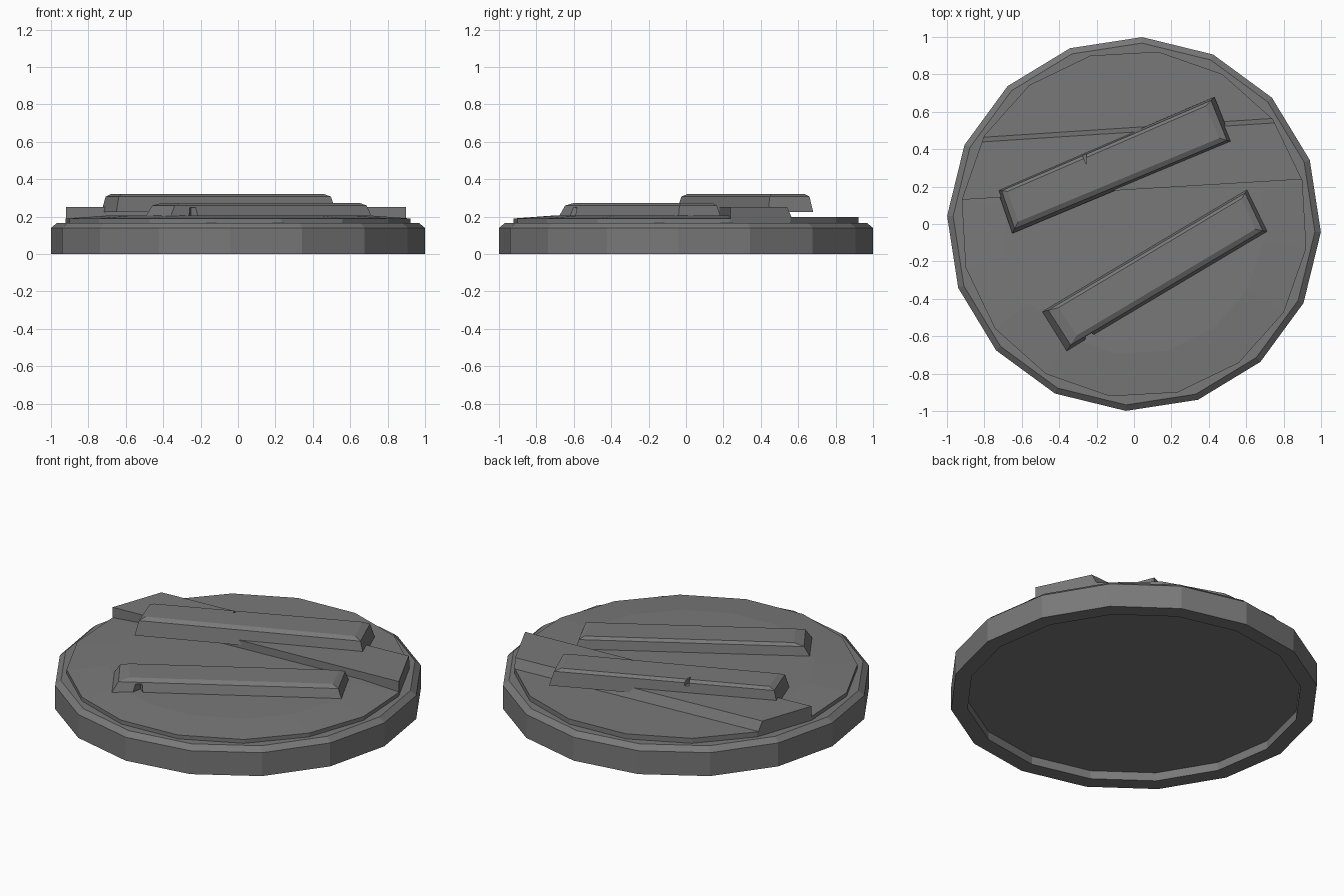
import bpy, bmesh
from math import sin, cos, radians, tau
from mathutils import Vector

cube = bpy.data.objects.get("Cube")
if cube:
    bpy.data.objects.remove(cube, do_unlink=True)

GREY = (0.19, 0.19, 0.19, 1)
stone = bpy.data.materials.new("stone_grey")
stone.use_nodes = True
stone.diffuse_color = GREY
stone.node_tree.nodes["Principled BSDF"].inputs["Base Color"].default_value = GREY


def finish(name, bm):
    bmesh.ops.recalc_face_normals(bm, faces=bm.faces)
    mesh = bpy.data.meshes.new(name)
    bm.to_mesh(mesh)
    bm.free()
    mesh.materials.append(stone)
    ob = bpy.data.objects.new(name, mesh)
    bpy.context.collection.objects.link(ob)
    return ob


def stack(loops):
    """Closed solid through a stack of equal-length point loops."""
    bm = bmesh.new()
    rings = [[bm.verts.new(p) for p in loop] for loop in loops]
    n = len(rings[0])
    for a, b in zip(rings, rings[1:]):
        for i in range(n):
            j = (i + 1) % n
            bm.faces.new((a[i], a[j], b[j], b[i]))
    bm.faces.new(rings[0][::-1])
    bm.faces.new(rings[-1])
    return bm


def disc(name, profile, turn, cuts=()):
    """Sixteen-sided disc from (radius, z) pairs, trimmed by planes."""
    bm = stack([[(r * cos(radians(turn) + tau * i / 16),
                  r * sin(radians(turn) + tau * i / 16), z) for i in range(16)]
                for r, z in profile])
    for point, normal in cuts:
        cut = bmesh.ops.bisect_plane(bm, geom=bm.verts[:] + bm.edges[:] + bm.faces[:],
                                     plane_co=point, plane_no=normal, clear_outer=True)
        rim = [e for e in cut["geom_cut"] if isinstance(e, bmesh.types.BMEdge)]
        bmesh.ops.edgeloop_fill(bm, edges=rim)
    return finish(name, bm)


def bar(name, corners, z0, z1, start, end, side=0.045):
    """Raised bar with sloped walls and a softly bevelled top."""
    p = [Vector(c) for c in corners]          # back start, back end, front end, front start
    along = (p[1] - p[0]).normalized()
    across = (p[0] - p[3]).normalized()

    def ring(f, z):
        moves = (along * start - across * side * 0.6, -along * end - across * side * 0.6,
                 -along * end + across * side, along * start + across * side)
        return [(*(c + m * f), z) for c, m in zip(p, moves)]
    return finish(name, stack([ring(0, z0), ring(0.4, z1 - 0.015), ring(1, z1)]))


def notch(target, tip, left, right, z0, z1):
    """Small wedge chipped out of an edge."""
    cutter = finish(target.name + "_notch_cutter",
                    stack([[(*c, z) for c in (tip, left, right)] for z in (z0, z1)]))
    cutter.hide_render = True
    cutter.hide_viewport = True
    cutter.display_type = 'WIRE'
    mod = target.modifiers.new("notch", 'BOOLEAN')
    mod.operation = 'DIFFERENCE'
    mod.solver = 'EXACT'
    mod.object = cutter


# Base with a chamfered rim and a shallow recess underneath
disc("base", [(0.91, 0.05), (0.91, 0), (1, 0), (1, 0.14), (0.968, 0.167)], -2.5)

# Three slabs sharing one disc outline
front_line = ((0, 0.185, 0), Vector((-0.06, 1, 0)))
back_line = ((0, 0.515, 0.2), Vector((-0.065, 1, 0.45)))
disc("front_slab", [(0.93, 0.16), (0.93, 0.19), (0.7, 0.207)], -8, [front_line])
disc("back_slab", [(0.93, 0.16), (0.93, 0.197)], -8, [(front_line[0], -front_line[1])])
disc("raised_middle_slab", [(0.93, 0.16), (0.93, 0.252)], -8,
     [(front_line[0], -front_line[1]), back_line])

# Two slanting bars on top, each with a chip
back_bar = bar("back_bar", [(-0.73, 0.18), (0.43, 0.68), (0.525, 0.44), (-0.65, -0.05)],
               0.225, 0.322, 0.05, 0.06)
notch(back_bar, (-0.255, 0.32), (-0.30, 0.42), (-0.25, 0.44), 0.29, 0.34)

front_bar = bar("front_bar", [(-0.495, -0.47), (0.605, 0.185), (0.715, -0.04), (-0.36, -0.68)],
                0.2, 0.274, 0.09, 0.05)
notch(front_bar, (-0.25, -0.565), (-0.27, -0.66), (-0.19, -0.61), 0.19, 0.25)
